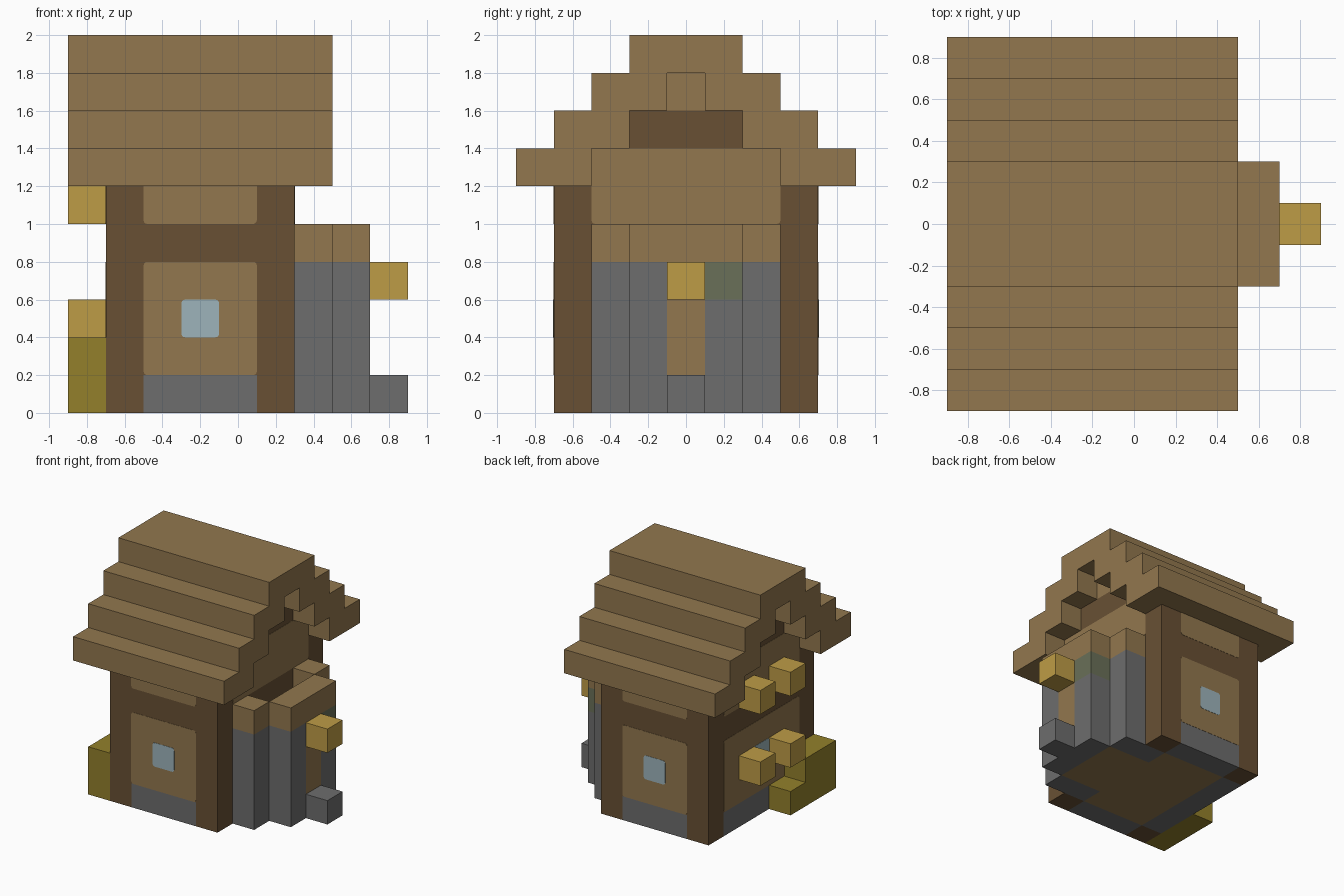
import bpy
import bmesh

cube = bpy.data.objects.get("Cube")
if cube:
    bpy.data.objects.remove(cube, do_unlink=True)


def material(name, hex_colour):
    rgb = [int(hex_colour[i:i + 2], 16) / 255 for i in (0, 2, 4)]
    lin = [c / 12.92 if c <= 0.04045 else ((c + 0.055) / 1.055) ** 2.4 for c in rgb]
    m = bpy.data.materials.new(name)
    m.use_nodes = True
    m.diffuse_color = (*lin, 1)
    m.node_tree.nodes["Principled BSDF"].inputs["Base Color"].default_value = (*lin, 1)
    return m


PLANK = material("plank wood", "92774E")
TIMBER = material("dark timber", "685034")
STONE = material("grey stone", "6D6D6D")
MOSS = material("mossy stone", "6A7058")
LAMP = material("lamp yellow", "BE9C46")
HAY = material("hay olive", "93802B")
GLASS = material("window blue", "9DB4BB")


def finish(name, bm, mat):
    bmesh.ops.recalc_face_normals(bm, faces=bm.faces)
    mesh = bpy.data.meshes.new(name)
    bm.to_mesh(mesh)
    bm.free()
    mesh.materials.append(mat)
    obj = bpy.data.objects.new(name, mesh)
    bpy.context.scene.collection.objects.link(obj)
    return obj


def box(name, mat, x, y, z, round_axis=None):
    """Box from (min, max) ranges; optionally rounds the edges along one axis."""
    bm = bmesh.new()
    bmesh.ops.create_cube(bm, size=1)
    for v in bm.verts:
        v.co = [r[0] if c < 0 else r[1] for c, r in zip(v.co, (x, y, z))]
    if round_axis is not None:
        edges = [e for e in bm.edges
                 if abs((e.verts[0].co - e.verts[1].co).normalized()[round_axis]) > 0.9]
        bmesh.ops.bevel(bm, geom=edges, offset=0.02, segments=3, profile=0.5, affect='EDGES')
    return finish(name, bm, mat)


def span(a, b, side):
    return tuple(sorted((a * side, b * side)))


# Corner posts
for px, xs in (("right", (-0.7, -0.5)), ("left", (0.1, 0.3))):
    for py, s in (("front", -1), ("back", 1)):
        box(f"{py}_{px}_post", TIMBER, xs, span(0.5, 0.7, s), (0, 1.2))

# Front and back walls with inset panels and windows
for side, s in (("front", -1), ("back", 1)):
    y = span(0.5, 0.7, s)
    box(f"{side}_base", STONE, (-0.5, 0.1), y, (0, 0.2))
    box(f"{side}_wall", TIMBER, (-0.5, 0.1), y, (0.2, 1.2))
    skin = span(0.69, 0.702, s)
    box(f"{side}_panel", PLANK, (-0.5, 0.1), skin, (0.2, 0.8), 1)
    box(f"{side}_upper_panel", PLANK, (-0.5, 0.1), skin, (1.0, 1.25), 1)
    box(f"{side}_window", GLASS, (-0.3, -0.1), span(0.69, 0.704, s), (0.4, 0.6), 1)

# Right wall with panel and window
box("right_base", STONE, (-0.7, -0.5), (-0.5, 0.5), (0, 0.2))
box("right_wall", TIMBER, (-0.7, -0.5), (-0.5, 0.5), (0.2, 1.2))
box("right_panel", PLANK, (-0.702, -0.69), (-0.5, 0.5), (0.2, 0.8), 0)
box("right_window", GLASS, (-0.704, -0.69), (-0.1, 0.1), (0.4, 0.6), 0)

# Left wall, open behind the porch
box("left_beam", TIMBER, (0.1, 0.3), (-0.5, 0.5), (0.8, 1.2))
for side, s in (("front", -1), ("back", 1)):
    y = span(0.3, 0.5, s)
    box(f"{side}_jamb_base", STONE, (0.1, 0.3), y, (0, 0.2))
    box(f"{side}_jamb", PLANK, (0.1, 0.3), y, (0.2, 0.8))

# Stepped gables under the roof
for side, x, skin in (("right", (-0.7, -0.5), (-0.702, -0.69)),
                      ("left", (0.1, 0.3), (0.29, 0.302))):
    box(f"{side}_upper_panel", PLANK, skin, (-0.5, 0.5), (1.0, 1.4), 0)
    box(f"{side}_gable_low", PLANK, x, (-0.5, 0.5), (1.2, 1.4))
    box(f"{side}_gable_beam", TIMBER, x, (-0.3, 0.3), (1.4, 1.6))
    box(f"{side}_gable_top", PLANK, x, (-0.1, 0.1), (1.6, 1.8))

# Floor
box("floor", PLANK, (-0.5, 0.1), (-0.5, 0.5), (0, 0.2))
box("porch_floor", PLANK, (0.1, 0.5), (-0.3, 0.3), (0, 0.2))

# Stepped roof: outer stairs up, inner stairs back down, mirrored in y
outer, inner = [], []
for i in range(4):
    z, w = 1.2 + 0.2 * i, 0.9 - 0.2 * i
    outer += [(w, z), (w, z + 0.2)]
    if i < 3:
        inner += [(w - 0.4, z), (w - 0.4, z + 0.2)]
half = inner[::-1] + outer
profile = half + [(-y, z) for y, z in reversed(half)]
bm = bmesh.new()
face = bm.faces.new([bm.verts.new((-0.9, y, z)) for y, z in profile])
ext = bmesh.ops.extrude_face_region(bm, geom=[face], use_keep_orig=True)
bmesh.ops.translate(bm, vec=(1.4, 0, 0),
                    verts=[g for g in ext["geom"] if isinstance(g, bmesh.types.BMVert)])
finish("roof", bm, PLANK)

# Porch: side columns and front wall round a narrow door
for side, s in (("front", -1), ("back", 1)):
    y = span(0.3, 0.5, s)
    box(f"{side}_porch_column", STONE, (0.3, 0.5), y, (0, 0.8))
    box(f"{side}_porch_cap", PLANK, (0.3, 0.5), y, (0.8, 1.0))
wall_x = (0.5, 0.7)
box("porch_wall_front", STONE, wall_x, (-0.3, -0.1), (0, 0.8))
box("porch_wall_back", STONE, wall_x, (0.1, 0.3), (0, 0.6))
box("mossy_block", MOSS, wall_x, (0.1, 0.3), (0.6, 0.8))
box("door_sill", STONE, wall_x, (-0.1, 0.1), (0, 0.2))
box("door", PLANK, wall_x, (-0.1, 0.1), (0.2, 0.6))
box("door_lintel", STONE, wall_x, (-0.1, 0.1), (0.6, 0.8))
box("porch_top", PLANK, wall_x, (-0.3, 0.3), (0.8, 1.0))
box("door_step", STONE, (0.7, 0.9), (-0.1, 0.1), (0, 0.2))
box("door_lamp", LAMP, (0.7, 0.9), (-0.1, 0.1), (0.6, 0.8))

# Lamps on the right wall
for row, z in (("lower", 0.4), ("upper", 1.0)):
    for side, s in (("front", -1), ("back", 1)):
        box(f"{row}_{side}_lamp", LAMP, (-0.9, -0.7), span(0.1, 0.3, s), (z, z + 0.2))

# Hay stack
box("hay_tall", HAY, (-0.9, -0.7), (-0.7, -0.3), (0, 0.4))
box("hay_low", HAY, (-0.9, -0.7), (-0.3, -0.1), (0, 0.2))
